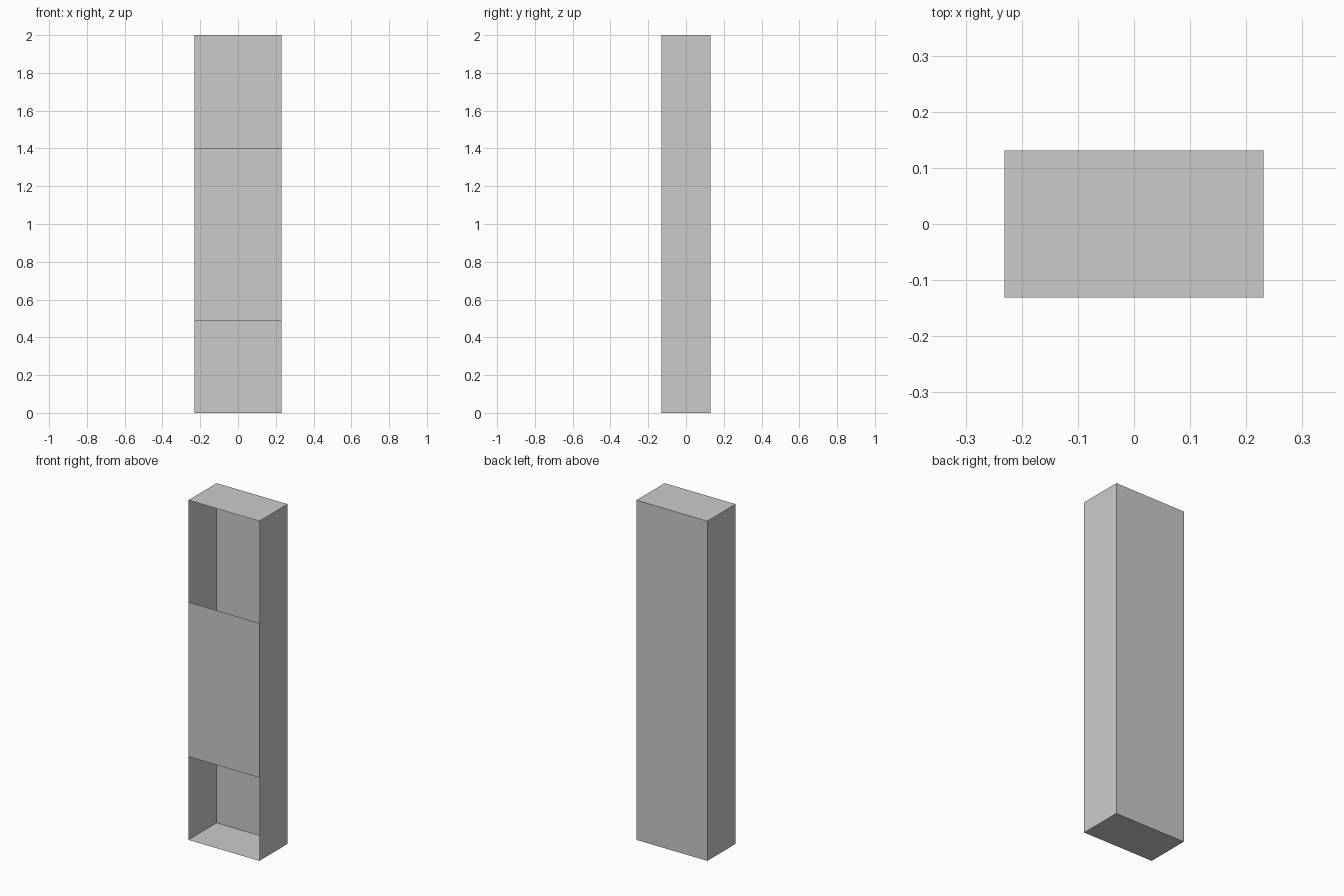
import bpy

if "Cube" in bpy.data.objects:
    bpy.data.objects.remove(bpy.data.objects["Cube"])

W, D, H = 0.231, 0.131, 2.0      # half width, half depth, height
LOW, HIGH = 0.49, 1.40           # lower and upper edge of the front panel


def sheet(name, corner, u, v):
    """Thin flat panel spanned by two edge vectors from a corner; normal is u x v."""
    add = lambda *vs: tuple(sum(c) for c in zip(*vs))
    mesh = bpy.data.meshes.new(name)
    mesh.from_pydata([corner, add(corner, u), add(corner, u, v), add(corner, v)],
                     [], [(0, 1, 2, 3)])
    obj = bpy.data.objects.new(name, mesh)
    bpy.context.collection.objects.link(obj)
    return obj


X, Y, Z = (2 * W, 0, 0), (0, 2 * D, 0), (0, 0, H)

# Open-fronted case
sheet("floor_panel", (-W, -D, 0), Y, X)
sheet("top_panel", (-W, -D, H), X, Y)
sheet("back_panel", (-W, D, 0), Z, X)
sheet("left_side", (-W, -D, 0), Z, Y)
sheet("right_side", (W, -D, 0), Y, Z)

# Middle front panel, leaving openings above and below
sheet("front_panel", (-W, -D, LOW), X, (0, 0, HIGH - LOW))
